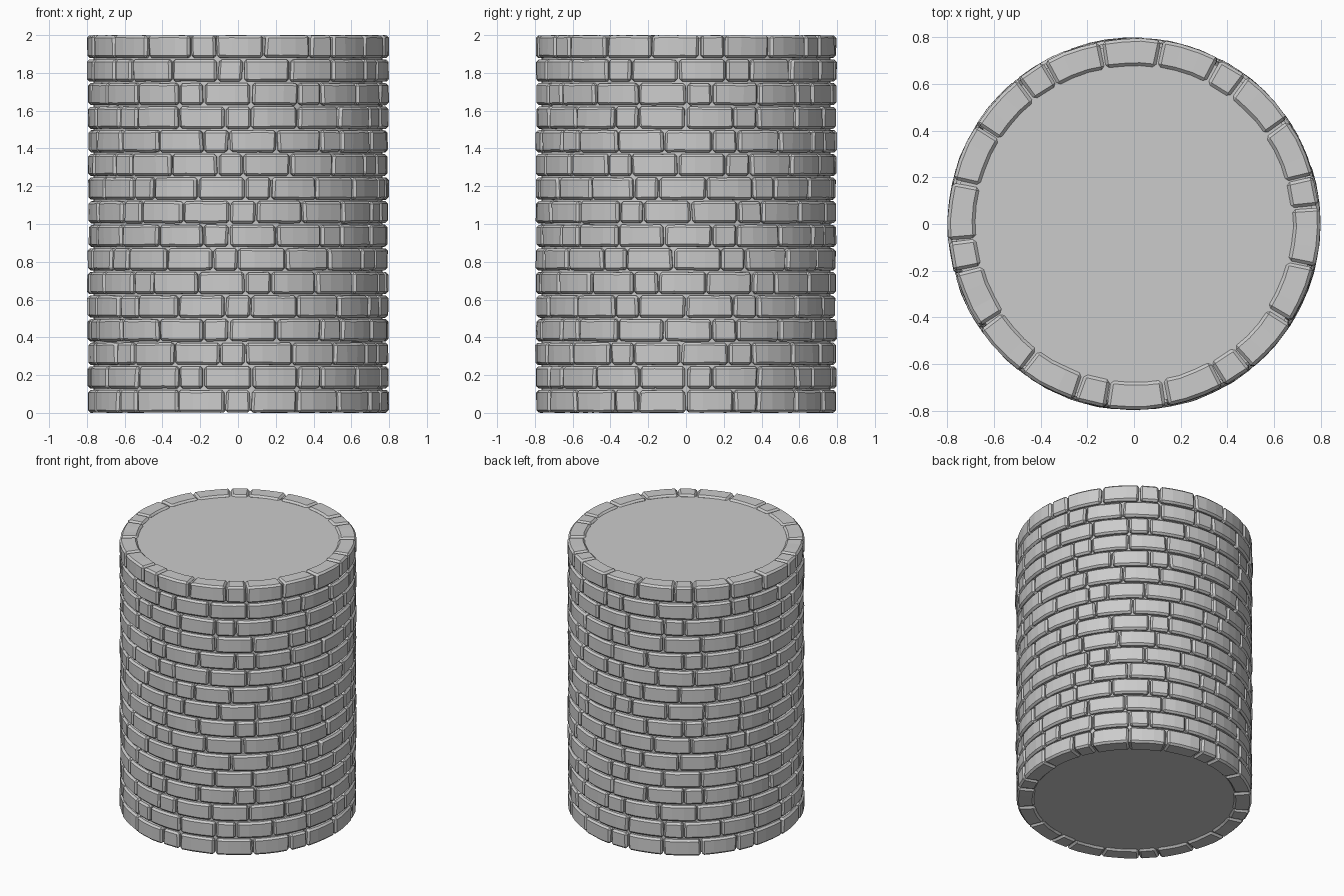
import bpy, bmesh, math, random

if "Cube" in bpy.data.objects:
    bpy.data.objects.remove(bpy.data.objects["Cube"])

random.seed(4)
COURSES, PITCH = 16, 0.125
R_IN, R_OUT = 0.68, 0.797
SMALL, GAP, BEVEL = 10.0, 0.7, 0.013

# One course: six short bricks, each followed by two or three long ones
GROUPS = [3, 2, 3, 3, 3, 2]
LONG = (360 - SMALL * len(GROUPS)) / sum(GROUPS)
PATTERN = [w for n in GROUPS for w in [SMALL] + [LONG] * n]

# Angle at the front where each course starts a short brick, bottom to top
STARTS = [265, 294, 263, 304, 265, 273, 260, 304,
          267, 273, 262, 304, 265, 294, 262, 299]


def add_brick(bm, a0, a1, z0, z1, segments):
    """Curved block swept around the tower axis, with uneven corners."""
    rings = []
    push = random.uniform(-0.006, 0.002)
    for i in range(segments + 1):
        ring = []
        for r, z in ((R_IN, z0), (R_OUT, z0), (R_OUT, z1), (R_IN, z1)):
            a = a0 + (a1 - a0) * i / segments
            if i in (0, segments):
                a += random.uniform(-0.35, 0.35)
            a = math.radians(a)
            rr = r + push + random.uniform(-0.002, 0.002)
            zz = z + random.uniform(0, 0.003) * (1 if z == z0 else -1)
            ring.append(bm.verts.new((rr * math.cos(a), rr * math.sin(a), zz)))
        rings.append(ring)
    for p, q in zip(rings, rings[1:]):
        for k in range(4):
            n = (k + 1) % 4
            bm.faces.new((p[k], p[n], q[n], q[k]))
    bm.faces.new(rings[0])
    bm.faces.new(rings[-1][::-1])


def build_course(index):
    bm = bmesh.new()
    angle = STARTS[index]
    z0 = index * PITCH + (0 if index == 0 else 0.003)
    z1 = (index + 1) * PITCH - (0 if index == COURSES - 1 else 0.003)
    for width in PATTERN:
        add_brick(bm, angle + GAP / 2, angle + width - GAP / 2, z0, z1,
                  1 if width == SMALL else 3)
        angle += width
    bmesh.ops.recalc_face_normals(bm, faces=bm.faces)
    # Chamfer the outer edges of each brick only
    edges = [e for e in bm.edges if e.calc_face_angle(0) > math.radians(40)]
    bmesh.ops.bevel(bm, geom=edges, offset=BEVEL, segments=1,
                    profile=0.5, affect='EDGES')
    mesh = bpy.data.meshes.new("brick_course")
    bm.to_mesh(mesh)
    bm.free()
    obj = bpy.data.objects.new(f"brick_course_{index + 1}", mesh)
    bpy.context.collection.objects.link(obj)


for i in range(COURSES):
    build_course(i)

# Solid core closing the tower and backing the joints
bpy.ops.mesh.primitive_cylinder_add(vertices=64, radius=0.765, depth=1.97,
                                    location=(0, 0, 1.0))
bpy.context.object.name = "tower_core"
